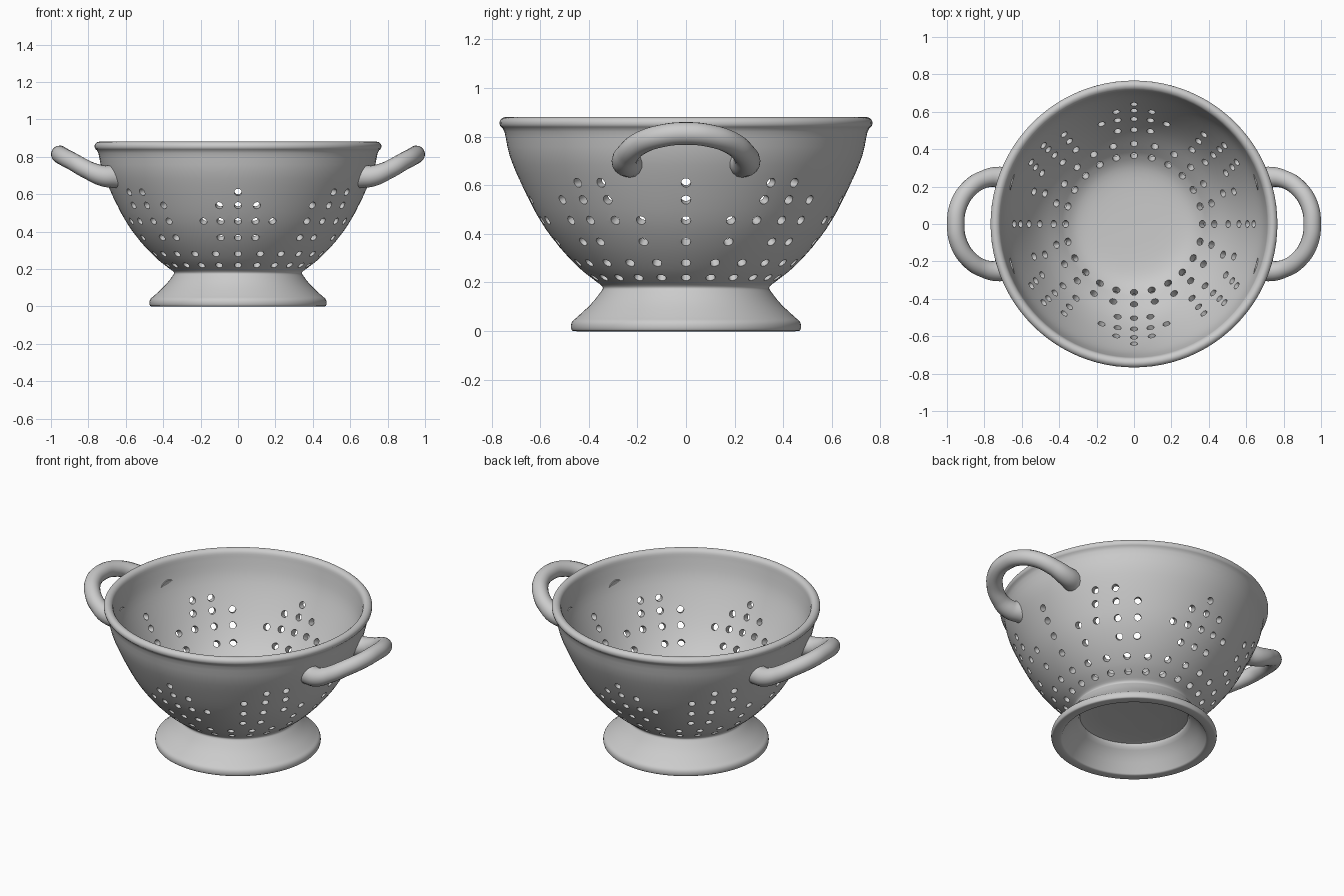
import bpy, bmesh, math
from mathutils import Vector, Matrix

cube = bpy.data.objects.get("Cube")
if cube:
    bpy.data.objects.remove(cube, do_unlink=True)

mat = bpy.data.materials.new("light_grey_ceramic")
mat.use_nodes = True
GREY = (0.6, 0.6, 0.6, 1)
mat.diffuse_color = GREY
mat.node_tree.nodes["Principled BSDF"].inputs["Base Color"].default_value = GREY


def add_object(name, data):
    ob = bpy.data.objects.new(name, data)
    bpy.context.collection.objects.link(ob)
    if not data.materials:
        data.materials.append(mat)
    return ob


def activate(ob):
    bpy.ops.object.select_all(action='DESELECT')
    ob.select_set(True)
    bpy.context.view_layer.objects.active = ob


def smooth_profile(pts, steps=3):
    """Catmull-Rom curve through the profile points."""
    p = [Vector(q) for q in pts]
    p = [p[0]] + p + [p[-1]]
    out = []
    for a, b, c, d in zip(p, p[1:], p[2:], p[3:]):
        for i in range(steps):
            t = i / steps
            out.append(0.5 * (2 * b + (c - a) * t + (2 * a - 5 * b + 4 * c - d) * t * t
                              + (3 * b - a - 3 * c + d) * t ** 3))
    return out + [p[-1]]


def lathe(name, profile, segs=96):
    """Closed solid of revolution; first and last profile points lie on the axis."""
    bm = bmesh.new()
    rings = []
    for r, z in profile:
        if r < 1e-5:
            rings.append([bm.verts.new((0, 0, z))])
        else:
            rings.append([bm.verts.new((r * math.cos(2 * math.pi * i / segs),
                                        r * math.sin(2 * math.pi * i / segs), z))
                          for i in range(segs)])
    for a, b in zip(rings, rings[1:]):
        for i in range(segs):
            j = (i + 1) % segs
            if len(a) == 1:
                bm.faces.new((a[0], b[i], b[j]))
            elif len(b) == 1:
                bm.faces.new((a[i], a[j], b[0]))
            else:
                bm.faces.new((a[i], a[j], b[j], b[i]))
    bmesh.ops.recalc_face_normals(bm, faces=bm.faces)
    me = bpy.data.meshes.new(name)
    bm.to_mesh(me)
    bm.free()
    return add_object(name, me)


# Bowl with rolled rim and hollow flared foot, from inner floor round to underside
inner = [(0, .20), (.2, .203), (.3, .218), (.36, .25), (.40, .285), (.49, .375), (.565, .48),
         (.637, .612), (.686, .725), (.708, .82), (.716, .862), (.732, .878)]
outer = [(.75, .879), (.765, .866), (.765, .845), (.747, .82), (.725, .72), (.675, .6),
         (.60, .455), (.52, .345), (.435, .256), (.375, .208), (.343, .182)]
foot = [(.352, .16), (.39, .112), (.445, .06), (.466, .042), (.473, .025), (.471, .006),
        (.46, 0), (.42, 0), (.405, .016), (.36, .08), (.315, .128), (.28, .153), (0, .16)]
bowl = lathe("bowl_and_foot", smooth_profile(inner + outer + foot))

# Drain holes: (height, outer radius, angles within one quadrant)
full_ring = [15 * i for i in range(7)]
rows = [
    (.22, .39, full_ring),
    (.28, .46, full_ring),
    (.365, .54, [0, 19, 41, 52, 80, 90]),
    (.455, .60, [0, 18, 29, 41, 52, 72, 81, 90]),
    (.54, .645, [0, 30, 41, 52, 81, 90]),
    (.61, .68, [0, 31, 41, 90]),
]
bm = bmesh.new()
for z, r, angles in rows:
    all_angles = {a % 360 for q in angles for a in (q, 180 - q, 180 + q, -q)}
    for a in sorted(all_angles):
        t = math.radians(a)
        pos = Vector((r * math.cos(t), r * math.sin(t), z))
        axis = pos - Vector((0, 0, .75))
        rot = axis.to_track_quat('Z', 'Y').to_matrix().to_4x4()
        bmesh.ops.create_cone(bm, cap_ends=True, segments=12, radius1=.02, radius2=.02,
                              depth=.16, matrix=Matrix.Translation(pos) @ rot)
cut_mesh = bpy.data.meshes.new("hole_cutter")
bm.to_mesh(cut_mesh)
bm.free()
cutter = add_object("hole_cutter", cut_mesh)
cutter.hide_render = True

activate(bowl)
mod = bowl.modifiers.new("drain_holes", 'BOOLEAN')
mod.operation = 'DIFFERENCE'
mod.solver = 'EXACT'
mod.object = cutter
bpy.ops.object.modifier_apply(modifier=mod.name)
bpy.data.objects.remove(cutter, do_unlink=True)
bpy.ops.object.shade_smooth_by_angle(angle=math.radians(40))

# Looped side handles: half path (x, y, z, thickness), mirrored across y
half = [(.65, .232, .695, 1.35), (.72, .25, .698, 1.2), (.80, .24, .728, 1.03),
        (.88, .19, .772, 1), (.938, .10, .803, 1)]
path = half + [(.953, 0, .813, 1)] + [(x, -y, z, w) for x, y, z, w in reversed(half)]
for name, side in (("left_handle", 1), ("right_handle", -1)):
    cu = bpy.data.curves.new(name, 'CURVE')
    cu.dimensions = '3D'
    cu.bevel_depth = .047
    cu.bevel_resolution = 6
    cu.resolution_u = 8
    cu.use_fill_caps = True
    sp = cu.splines.new('BEZIER')
    sp.bezier_points.add(len(path) - 1)
    for bp, (x, y, z, w) in zip(sp.bezier_points, path):
        bp.co = (x * side, y * side, z)
        bp.radius = w
        bp.handle_left_type = bp.handle_right_type = 'AUTO'
    handle = add_object(name, cu)
    activate(handle)
    bpy.ops.object.convert(target='MESH')
    bpy.ops.object.shade_smooth_by_angle(angle=math.radians(40))
